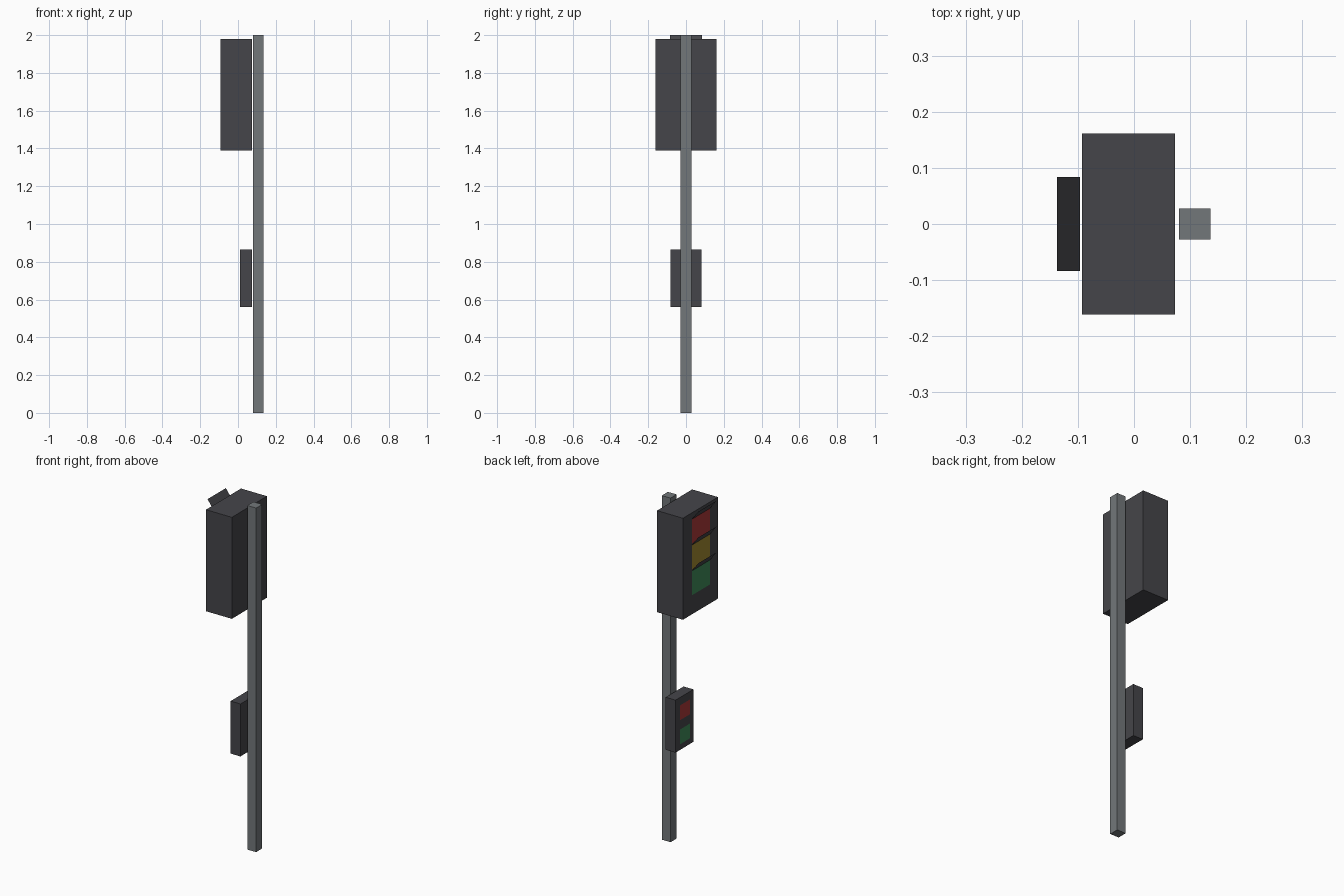
import bpy

if "Cube" in bpy.data.objects:
    bpy.data.objects.remove(bpy.data.objects["Cube"])


def material(name, color):
    m = bpy.data.materials.new(name)
    m.diffuse_color = (*color, 1)
    m.use_nodes = True
    m.node_tree.nodes["Principled BSDF"].inputs["Base Color"].default_value = m.diffuse_color
    return m


DARK = material("dark_casing", (0.06, 0.06, 0.068))
POLE = material("pole_grey", (0.17, 0.185, 0.195))
RED = material("red_lens", (0.40, 0.04, 0.04))
AMBER = material("amber_lens", (0.35, 0.24, 0.03))
GREEN = material("green_lens", (0.05, 0.25, 0.10))


def box(name, lo, hi, mat):
    bpy.ops.mesh.primitive_cube_add(size=1, location=[(a + b) / 2 for a, b in zip(lo, hi)])
    ob = bpy.context.object
    ob.name = name
    ob.scale = [b - a for a, b in zip(lo, hi)]
    bpy.ops.object.transform_apply(location=False, rotation=False, scale=True)
    ob.data.materials.append(mat)


def sheet(name, bottom, top, half_width, mat):
    """Single quad facing -x, spanning two (x, z) points across y."""
    (x0, z0), (x1, z1) = bottom, top
    w = half_width
    me = bpy.data.meshes.new(name)
    me.from_pydata([(x0, w, z0), (x0, -w, z0), (x1, -w, z1), (x1, w, z1)], [], [(0, 1, 2, 3)])
    me.materials.append(mat)
    bpy.context.collection.objects.link(bpy.data.objects.new(name, me))


# Post and the two signal casings
box("pole", (0.08, -0.028, 0), (0.136, 0.028, 2), POLE)
box("vehicle_signal_casing", (-0.093, -0.161, 1.39), (0.073, 0.161, 1.98), DARK)
box("pedestrian_signal_casing", (0.01, -0.082, 0.56), (0.073, 0.082, 0.865), DARK)

# Vehicle lenses, each with a thin upswept visor along its top edge
for i, (label, mat) in enumerate((("red", RED), ("amber", AMBER), ("green", GREEN))):
    top = 1.945 - 0.15 * i
    sheet(label + "_lens", (-0.096, top - 0.142), (-0.096, top), 0.084, mat)
    sheet(label + "_visor", (-0.096, top), (-0.137, top + 0.055), 0.084, DARK)

# Pedestrian lenses
for label, mat, z in (("red", RED, 0.778), ("green", GREEN, 0.638)):
    sheet("pedestrian_" + label + "_lens", (0.007, z - 0.043), (0.007, z + 0.043), 0.046, mat)
